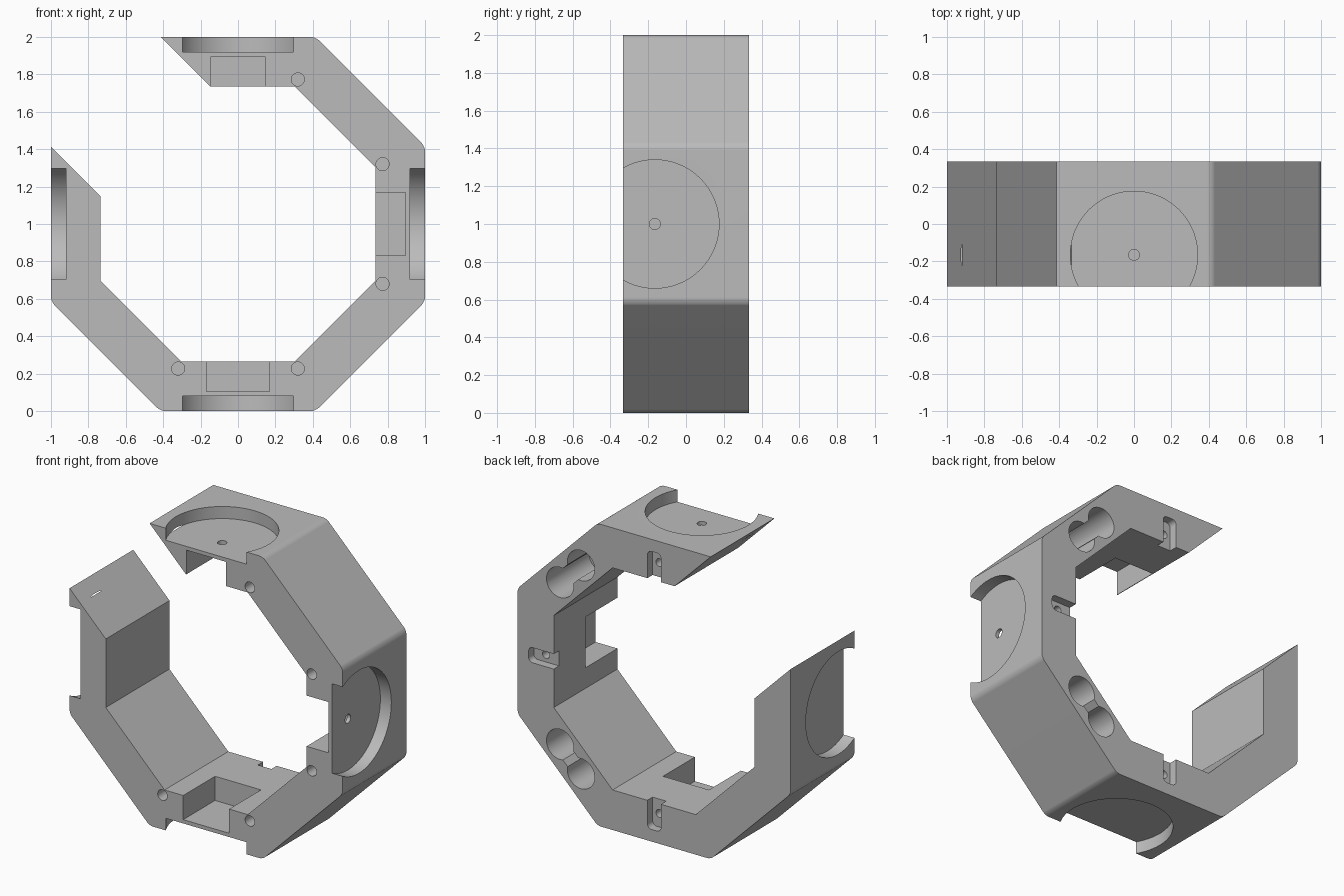
import bpy, bmesh, math
from mathutils import Matrix, Vector

cube = bpy.data.objects.get("Cube")
if cube:
    bpy.data.objects.remove(cube, do_unlink=True)

HALF = 0.333          # half depth of the frame
INNER = 0.735         # inner inradius (outer is 1)
MID_Y = -0.165        # y of the disc recesses and pockets
CENTRE = Matrix.Translation((0, 0, 1))

grey = bpy.data.materials.new("plain grey")
grey.use_nodes = True
colour = (0.5, 0.5, 0.5, 1)
grey.diffuse_color = colour
grey.node_tree.nodes["Principled BSDF"].inputs["Base Color"].default_value = colour


def make_object(name, bm):
    bmesh.ops.recalc_face_normals(bm, faces=bm.faces[:])
    mesh = bpy.data.meshes.new(name)
    bm.to_mesh(mesh)
    bm.free()
    mesh.materials.append(grey)
    obj = bpy.data.objects.new(name, mesh)
    bpy.context.collection.objects.link(obj)
    return obj


def polar(radius, degrees):
    a = math.radians(degrees)
    return Vector((radius * math.cos(a), -HALF, 1 + radius * math.sin(a)))


# Open octagonal frame: C-shaped profile extruded along y
corner = 1 / math.cos(math.radians(22.5))
angles = [157.5 + 45 * k for k in range(8)]
tip = INNER - math.sqrt(2) + 1     # where each end cut meets the inner flat
tip = 2 - math.sqrt(2) - INNER
outer = [polar(corner, a) for a in angles]
inner = [polar(corner * INNER, a) for a in angles[1:-1]]
start = Vector((-INNER, -HALF, 1 - tip))
end = Vector((tip, -HALF, 1 + INNER))
start.z = outer[0].z - (1 - INNER)
end.x = outer[-1].x + (1 - INNER)

bm = bmesh.new()
face = bm.faces.new([bm.verts.new(p) for p in outer + [end] + inner[::-1] + [start]])
ext = bmesh.ops.extrude_face_region(bm, geom=[face])
bmesh.ops.translate(bm, vec=(0, 2 * HALF, 0),
                    verts=[v for v in ext["geom"] if isinstance(v, bmesh.types.BMVert)])
# Round the outer corners, leaving the two open ends sharp
rounded = [e for e in bm.edges
           if abs(e.verts[0].co.y - e.verts[1].co.y) > HALF
           and any((Vector((e.verts[0].co.x, -HALF, e.verts[0].co.z)) - p).length < 0.001
                   for p in outer[1:-1])]
bmesh.ops.bevel(bm, geom=rounded, offset=0.025, segments=4, profile=0.5, affect='EDGES')
frame = make_object("octagon_frame", bm)


def cut(bm, turn):
    """Turn a cutter about the frame's axis and subtract it from the frame."""
    bm.transform(CENTRE @ Matrix.Rotation(-math.radians(turn), 4, 'Y'))
    cutter = make_object("cutter", bm)
    cutter.hide_render = True
    mod = frame.modifiers.new("cut", 'BOOLEAN')
    mod.operation = 'DIFFERENCE'
    mod.solver = 'EXACT'
    mod.object = cutter
    bpy.context.view_layer.objects.active = frame
    bpy.ops.object.modifier_apply(modifier=mod.name)
    bpy.data.objects.remove(cutter, do_unlink=True)


# Cutter coordinates: r outward, y depth, t along the side
def cut_box(turn, r, y, t, corner_radius=0):
    bm = bmesh.new()
    bmesh.ops.create_cube(bm, size=1)
    bm.transform(Matrix.Translation((sum(r) / 2, sum(y) / 2, sum(t) / 2))
                 @ Matrix.Diagonal((r[1] - r[0], y[1] - y[0], t[1] - t[0], 1)))
    if corner_radius:
        edges = [e for e in bm.edges if abs(e.verts[0].co.y - e.verts[1].co.y) > 0.01]
        bmesh.ops.bevel(bm, geom=edges, offset=corner_radius, segments=4,
                        profile=0.5, affect='EDGES')
    cut(bm, turn)


def cut_cylinder(turn, radius, axis, centre, length, sides=24):
    bm = bmesh.new()
    bmesh.ops.create_cone(bm, cap_ends=True, segments=sides, radius1=radius,
                          radius2=radius, depth=length)
    spin = Matrix.Rotation(math.pi / 2, 4, 'Y' if axis == 'r' else 'X')
    bm.transform(Matrix.Translation(centre) @ spin)
    cut(bm, turn)


# Four straight sides: disc recess, inner pocket, centre hole, rear cable slot
for turn in (0, 90, 180, 270):
    half = 0.145 if turn in (90, 180) else 0.168
    cut_cylinder(turn, 0.34, 'r', (1.02, MID_Y, 0), 0.2, 72)
    cut_box(turn, (0.6, 0.895), (-0.5, 0), (-half, half))
    cut_cylinder(turn, 0.029, 'r', (0.9, MID_Y, 0), 0.3)
    cut_box(turn, (0.6, 0.92), (HALF - 0.055, 0.5), (-0.05, 0.05), 0.03)
    cut_cylinder(turn, 0.026, 'y', (0.83, 0.25, 0), 0.16, 16)

# Three slanted sides: twin rear bores joined by a narrower channel
for turn in (45, 225, 315):
    for t in (-0.108, 0.108):
        cut_cylinder(turn, 0.1, 'y', (0.866, 0.2, t), 0.62, 40)
    cut_box(turn, (0.811, 0.921), (-0.05, 0.5), (-0.1, 0.1))

# Front screw holes beside the inner corners
for turn in (0, 90, 180, 270):
    for t in (-0.32, 0.32):
        if (turn, t) not in ((90, 0.32), (180, -0.32)):
            cut_cylinder(turn, 0.035, 'y', (0.773, -0.333, t), 0.5)

# Open ends: rear slot with holes, and a locating groove along the cut face
for turn, side in ((90, 1), (180, -1)):
    cut_box(turn, (0.82, 0.92), (HALF - 0.055, 0.5), sorted((side * 0.1, side * 0.5)), 0.03)
    for t in (0.15, 0.235):
        cut_cylinder(turn, 0.026, 'y', (0.87, 0.25, side * t), 0.16, 16)
face_t = math.sin(math.radians(22.5)) * corner
for side in (-1, 1):
    cut_box(135, (0.89, 0.925), (-0.5, 0.5), sorted((side * (face_t - 0.04), side * (face_t - 0.0 + 0.1))))

# Smooth shading with crisp edges
bpy.ops.object.select_all(action='DESELECT')
frame.select_set(True)
bpy.context.view_layer.objects.active = frame
bpy.ops.object.shade_smooth_by_angle(angle=math.radians(25))
weighted = frame.modifiers.new("even_shading", 'WEIGHTED_NORMAL')
weighted.keep_sharp = True
